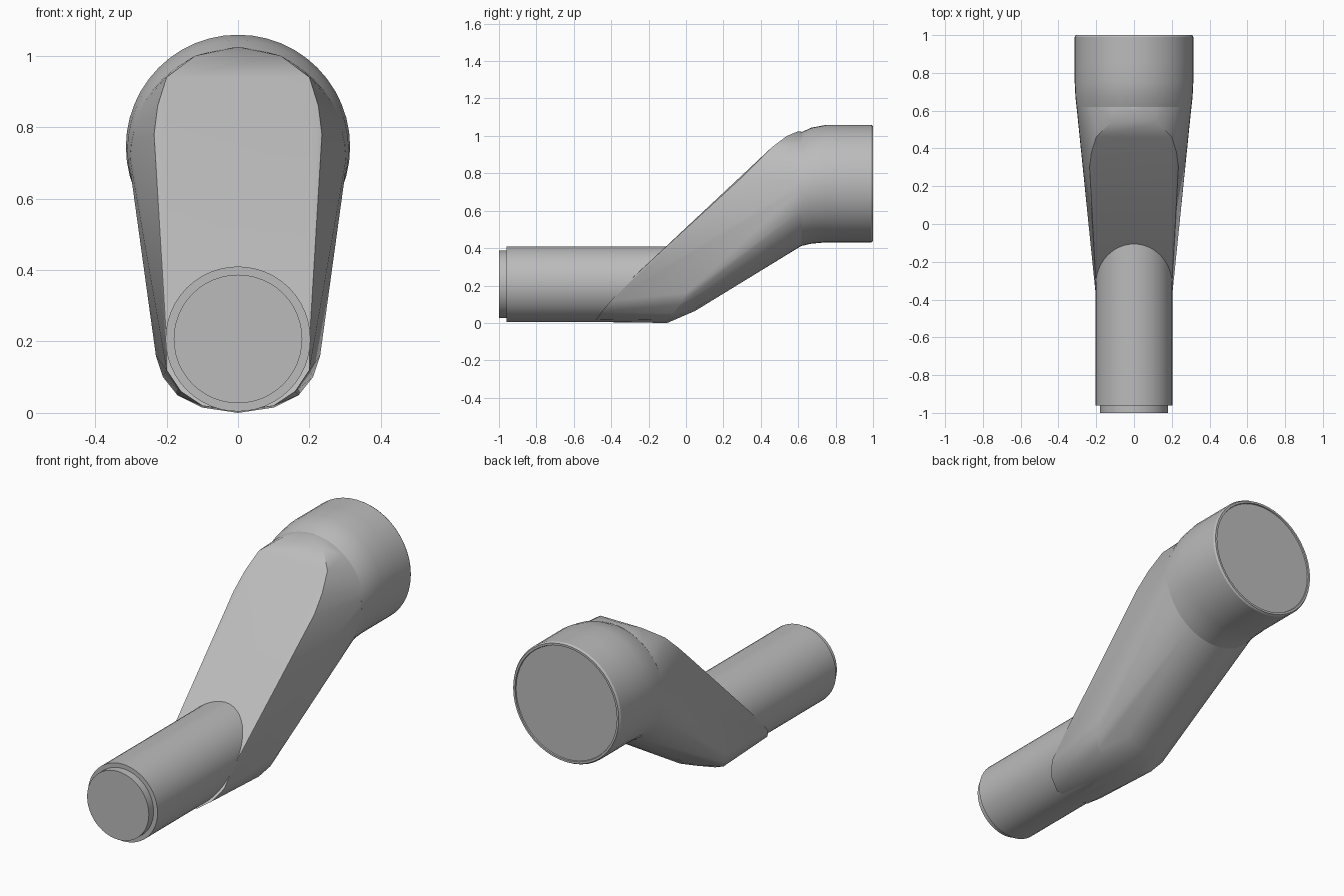
import bpy, bmesh, math

cube = bpy.data.objects.get("Cube")
if cube:
    bpy.data.objects.remove(cube, do_unlink=True)

grey = bpy.data.materials.new("plain_grey")
grey.use_nodes = True
colour = (0.5, 0.5, 0.5, 1)
grey.diffuse_color = colour
grey.node_tree.nodes["Principled BSDF"].inputs["Base Color"].default_value = colour

SIDES = 48


def ring(y, z, r):
    """Points of an upright circle facing along y."""
    steps = [2 * math.pi * i / SIDES for i in range(SIDES)]
    return [(r * math.sin(a), y, z + r * math.cos(a)) for a in steps]


def finish(name, bm, angle):
    bmesh.ops.recalc_face_normals(bm, faces=bm.faces)
    mesh = bpy.data.meshes.new(name)
    bm.to_mesh(mesh)
    bm.free()
    mesh.materials.append(grey)
    obj = bpy.data.objects.new(name, mesh)
    bpy.context.collection.objects.link(obj)
    bpy.ops.object.select_all(action='DESELECT')
    obj.select_set(True)
    bpy.context.view_layer.objects.active = obj
    bpy.ops.object.shade_smooth_by_angle(angle=math.radians(angle))
    return obj


def tube(name, stations):
    """Closed round tube through (y, z, radius) stations."""
    bm = bmesh.new()
    loops = [[bm.verts.new(p) for p in ring(*s)] for s in stations]
    for a, b in zip(loops, loops[1:]):
        for i in range(SIDES):
            j = (i + 1) % SIDES
            bm.faces.new((a[i], a[j], b[j], b[i]))
    bm.faces.new(loops[0])
    bm.faces.new(loops[-1])
    return finish(name, bm, 30)


# Narrow front pipe with its stepped end
tube("front_pipe", [(-1, 0.207, 0.18), (-0.96, 0.207, 0.18),
                    (-0.96, 0.207, 0.203), (-0.1, 0.207, 0.203)])

# Wide rear collar, blending up from the sloped body, with a thin rim
tube("rear_collar", [(0.6, 0.71, 0.302), (0.67, 0.734, 0.31), (0.75, 0.745, 0.314),
                     (0.86, 0.745, 0.314), (0.99, 0.745, 0.314), (1, 0.745, 0.308),
                     (1, 0.745, 0.297), (0.994, 0.745, 0.295)])

# Sloped body: a flat front panel and a rounded heel wrapped to the collar
panel = [(0, 0.6, 1.025), (0.12, 0.54, 1.0), (0.2, 0.46, 0.94), (0.225, 0.38, 0.86),
         (0.235, 0.3, 0.78), (0.2, -0.33, 0.2), (0.2, -0.4, 0.12),
         (0.16, -0.45, 0.06), (0.1, -0.48, 0.02), (0, -0.49, 0.005)]
heel = [(0, -0.1, 0), (0.1, -0.1, 0.015), (0.17, -0.07, 0.05), (0.21, -0.03, 0.1),
        (0.23, 0, 0.16), (0, 0.05, 0.065), (0.1, 0.06, 0.085)]
points = panel + heel
points += [(-x, y, z) for x, y, z in points if x > 0]
points += ring(0.62, 0.718, 0.304)

bm = bmesh.new()
for p in points:
    bm.verts.new(p)
hull = bmesh.ops.convex_hull(bm, input=bm.verts)
spare = {g for g in hull["geom_interior"] + hull["geom_unused"]
         if isinstance(g, bmesh.types.BMVert)}
bmesh.ops.delete(bm, geom=list(spare), context='VERTS')
finish("sloped_body", bm, 25)
